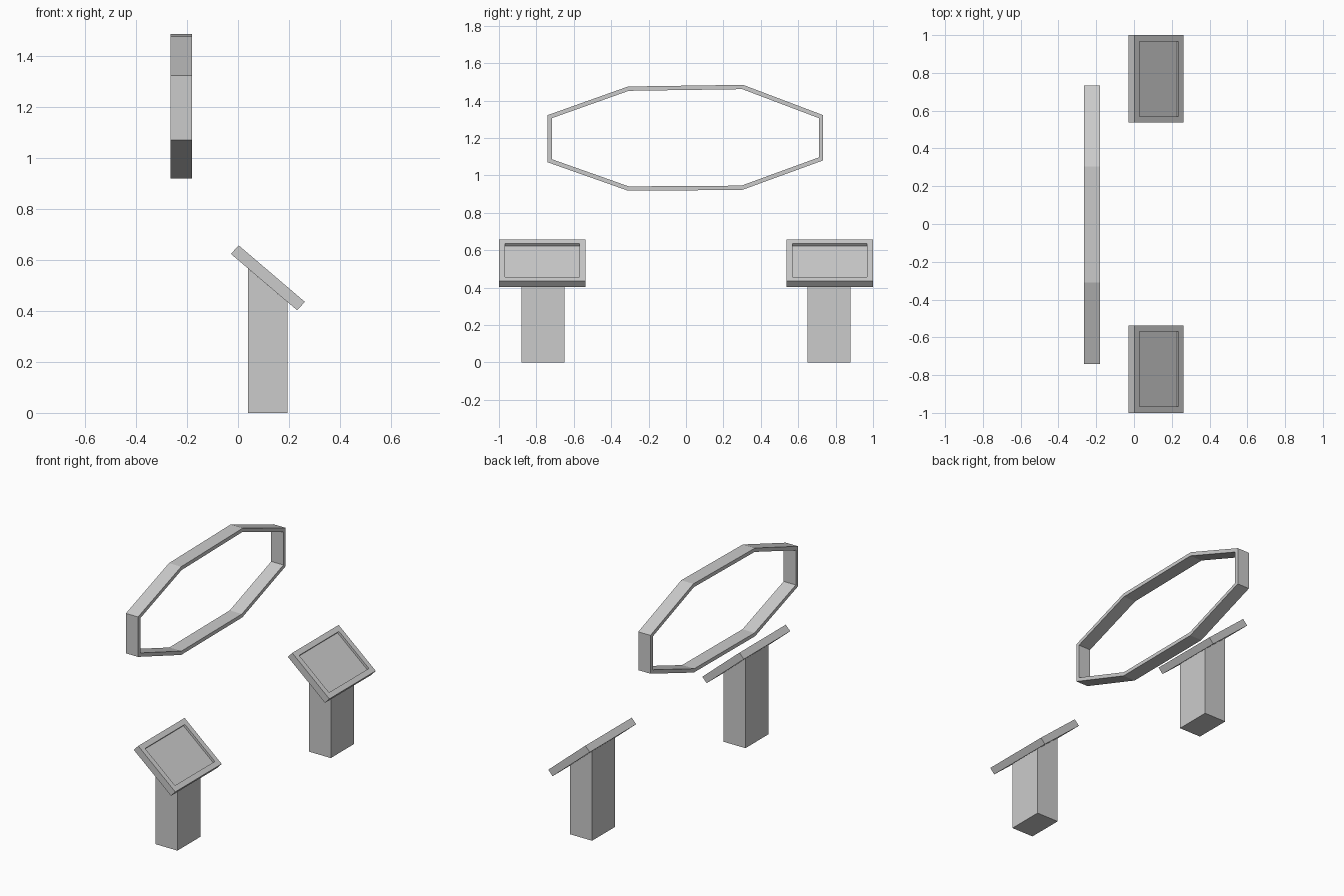
import bpy, bmesh
from mathutils import Vector

if "Cube" in bpy.data.objects:
    bpy.data.objects.remove(bpy.data.objects["Cube"])


def finish(name, bm):
    bmesh.ops.recalc_face_normals(bm, faces=bm.faces)
    mesh = bpy.data.meshes.new(name)
    bm.to_mesh(mesh)
    bm.free()
    ob = bpy.data.objects.new(name, mesh)
    bpy.context.collection.objects.link(ob)
    return ob


def prism_y(profile, y0, y1):
    """Extrude an (x, z) profile along y."""
    bm = bmesh.new()
    face = bm.faces.new([bm.verts.new((x, y0, z)) for x, z in profile])
    ext = bmesh.ops.extrude_face_region(bm, geom=[face])["geom"]
    verts = [g for g in ext if isinstance(g, bmesh.types.BMVert)]
    bmesh.ops.translate(bm, verts=verts, vec=(0, y1 - y0, 0))
    bmesh.ops.recalc_face_normals(bm, faces=bm.faces)
    return bm


def inward(points, t):
    """Offset a clockwise or counter-clockwise convex outline inward by t."""
    pts = [Vector(p) for p in points]
    centre = sum(pts, Vector((0, 0))) / len(pts)
    out = []
    for i, p in enumerate(pts):
        normals = []
        for a, b in ((pts[i - 1], p), (p, pts[(i + 1) % len(pts)])):
            d = (b - a).normalized()
            n = Vector((-d.y, d.x))
            normals.append(n if n.dot(centre - a) > 0 else -n)
        m = normals[0] + normals[1]
        out.append(p + m * (t / (1 + normals[0].dot(normals[1]))))
    return out


# Eight-sided hanging ring
outline = [(-0.74, 1.322), (-0.31, 1.475), (0.305, 1.484), (0.733, 1.322),
           (0.733, 1.08), (0.30, 0.922), (-0.31, 0.918), (-0.74, 1.07)]
bm = bmesh.new()
loops = [[bm.verts.new((x, p[0], p[1])) for p in pts]
         for x, pts in ((-0.265, outline), (-0.18, outline),
                        (-0.18, inward(outline, 0.023)), (-0.265, inward(outline, 0.023)))]
for k in range(4):
    a, b = loops[k], loops[(k + 1) % 4]
    for i in range(8):
        j = (i + 1) % 8
        bm.faces.new((a[i], a[j], b[j], b[i]))
finish("octagonal_ring", bm)

post = [(0.04, 0), (0.193, 0), (0.193, 0.435), (0.04, 0.565)]
panel = [(-0.028, 0.623), (0.003, 0.656), (0.262, 0.435), (0.232, 0.402)]
for side, s in (("left", -1), ("right", 1)):
    # Post with a slanted top
    finish(side + "_post", prism_y(post, s * 0.65, s * 0.88))

    # Tilted panel with a shallow recessed face
    bm = prism_y(panel, s * 0.537, s * 1.0)
    top = max(bm.faces, key=lambda f: f.normal.dot(Vector((0.65, 0, 0.76))))
    down = -top.normal.copy() * 0.015
    bmesh.ops.inset_region(bm, faces=[top], thickness=0.033, use_even_offset=True)
    ext = bmesh.ops.extrude_face_region(bm, geom=[top])["geom"]
    bmesh.ops.translate(bm, vec=down,
                        verts=[g for g in ext if isinstance(g, bmesh.types.BMVert)])
    if top.is_valid:
        bmesh.ops.delete(bm, geom=[top], context="FACES_ONLY")
    finish(side + "_panel", bm)
